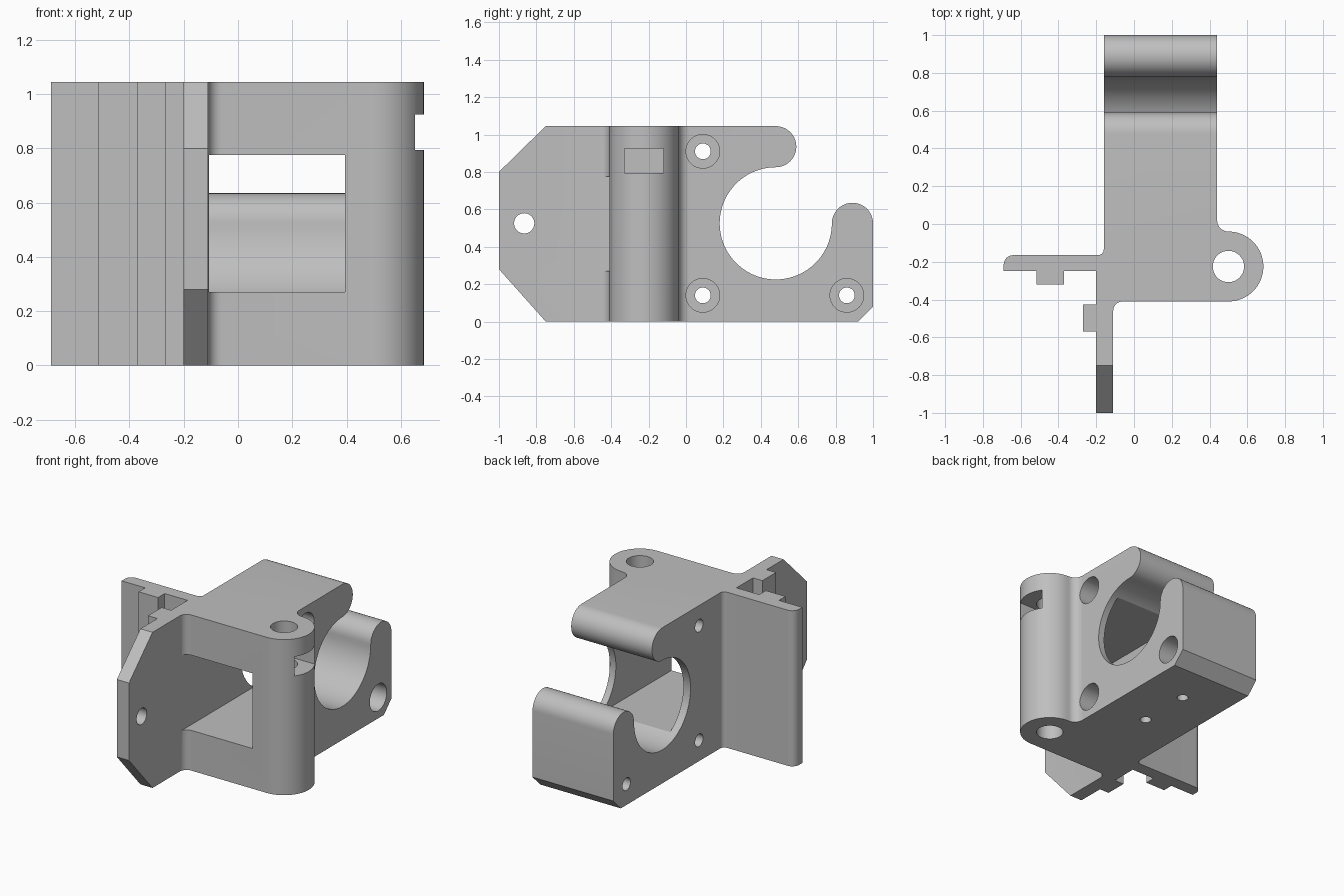
import bpy
import bmesh
from math import cos, sin, radians
from mathutils import Vector

if "Cube" in bpy.data.objects:
    bpy.data.objects.remove(bpy.data.objects["Cube"])

grey = bpy.data.materials.new("light grey plastic")
grey.use_nodes = True
tone = (0.52, 0.52, 0.52, 1)
grey.diffuse_color = tone
grey.node_tree.nodes["Principled BSDF"].inputs["Base Color"].default_value = tone


def arc(cx, cy, r, start, end, steps=12):
    """Points on an arc, angles in degrees."""
    angles = [radians(start + (end - start) * i / steps) for i in range(steps + 1)]
    return [(cx + r * cos(a), cy + r * sin(a)) for a in angles]


def prism(name, outline, axis, low, high):
    """Extrude a flat outline along the x, y or z axis."""
    place = {"x": lambda a, b, d: (d, a, b),
             "y": lambda a, b, d: (a, d, b),
             "z": lambda a, b, d: (a, b, d)}[axis]
    bm = bmesh.new()
    face = bm.faces.new([bm.verts.new(place(a, b, low)) for a, b in outline])
    new = bmesh.ops.extrude_face_region(bm, geom=[face])["geom"]
    verts = [g for g in new if isinstance(g, bmesh.types.BMVert)]
    bmesh.ops.translate(bm, verts=verts, vec=Vector(place(0, 0, high - low)))
    bmesh.ops.recalc_face_normals(bm, faces=bm.faces)
    mesh = bpy.data.meshes.new(name)
    bm.to_mesh(mesh)
    bm.free()
    mesh.materials.append(grey)
    obj = bpy.data.objects.new(name, mesh)
    bpy.context.collection.objects.link(obj)
    return obj


def rod(name, a, b, r, axis, low, high):
    return prism(name, arc(a, b, r, 0, 360, 40)[:-1], axis, low, high)


def box(name, x0, x1, y0, y1, z0, z1):
    return prism(name, [(x0, y0), (x1, y0), (x1, y1), (x0, y1)], "z", z0, z1)


def combine(target, tool, operation="DIFFERENCE"):
    """Apply a boolean and drop the tool."""
    tool.hide_render = True
    mod = target.modifiers.new("cut", "BOOLEAN")
    mod.operation = operation
    mod.solver = "EXACT"
    mod.object = tool
    bpy.context.view_layer.objects.active = target
    bpy.ops.object.modifier_apply(modifier=mod.name)
    bpy.data.objects.remove(tool)


# Plan: front flange, side flange with ribs, block and pivot column
plan = [(-0.2, -1.1), (-0.11, -1.1)]
plan += arc(-0.06, -0.46, 0.05, 180, 90, 8)
plan += arc(0.5, -0.225, 0.185, -90, 90, 32)
plan += arc(0.5, 0.02, 0.06, 270, 180, 8)
plan += [(0.44, 1.1), (-0.16, 1.1)]
plan += arc(-0.19, -0.135, 0.03, 0, -90, 6)
plan += arc(-0.64, -0.215, 0.05, 90, 180, 8)
plan += [(-0.69, -0.25), (-0.515, -0.25), (-0.515, -0.32), (-0.37, -0.32),
         (-0.37, -0.25), (-0.2, -0.25), (-0.2, -0.425), (-0.27, -0.425),
         (-0.27, -0.57), (-0.2, -0.57)]
bracket = prism("bracket_body", plan, "z", -0.2, 1.3)

# Side outline: chamfered flange, open round clamp with two rounded tips
side = [(-1, 0.28), (-0.75, 0), (0.92, 0), (1, 0.08)]
side += arc(0.89, 0.525, 0.11, 0, 180, 20)
side += arc(0.48, 0.525, 0.3, 0, -270, 54)[1:]
side += arc(0.48, 0.935, 0.11, -90, 90, 20)[1:]
side += [(-0.75, 1.045), (-1, 0.8)]
combine(bracket, prism("side_outline", side, "x", -1.2, 1.2), "INTERSECT")

# Window from the front into the clamp bore
combine(bracket, box("window", -0.107, 0.395, -0.48, 0.47, 0.27, 0.775))

# Nut slot and pivot bore in the column
combine(bracket, box("nut_slot", 0.4, 0.9, -0.33, -0.12, 0.795, 0.925))
combine(bracket, rod("pivot_bore", 0.5, -0.225, 0.083, "z", -0.2, 1.3))

# Counterbored screw holes through the block
for y, z in [(0.09, 0.91), (0.09, 0.14), (0.86, 0.14)]:
    combine(bracket, rod("screw_hole", y, z, 0.042, "x", -0.5, 0.6))
    combine(bracket, rod("counterbore", y, z, 0.09, "x", 0.05, 0.6))

# Flange hole and blind holes underneath
combine(bracket, rod("flange_hole", -0.865, 0.525, 0.054, "x", -0.4, 0.1))
for y in (0.28, 0.64):
    combine(bracket, rod("blind_hole", 0.14, y, 0.035, "z", -0.1, 0.15))

bpy.ops.object.select_all(action="DESELECT")
bracket.select_set(True)
bpy.context.view_layer.objects.active = bracket
bpy.ops.object.shade_smooth_by_angle(angle=radians(30))
